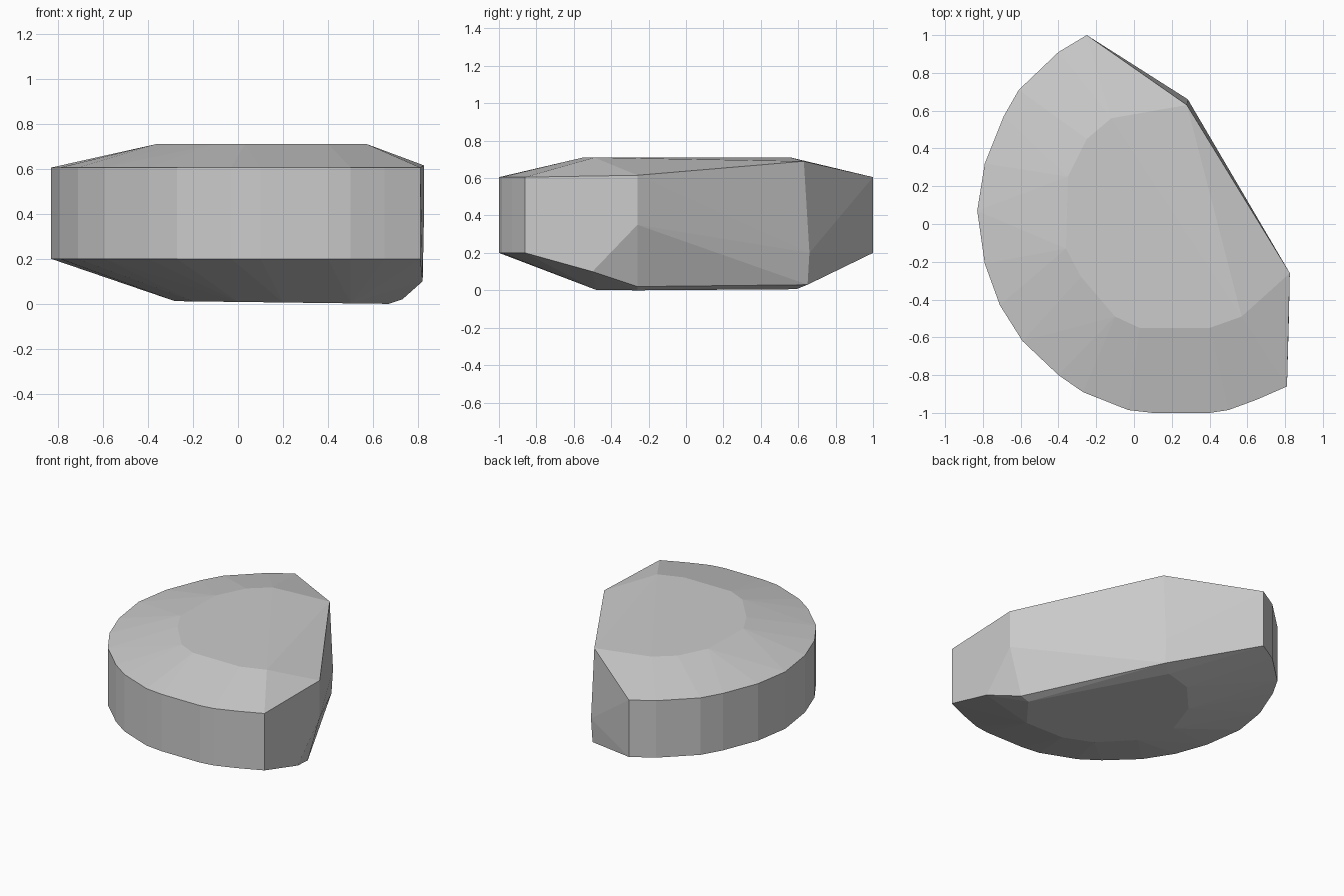
import bpy
import bmesh
import math

# Curved rim, running from the back tip round to the front right corner
rim = [(-0.25, 1.0), (-0.40, 0.91), (-0.61, 0.71), (-0.69, 0.57), (-0.79, 0.32),
       (-0.83, 0.07), (-0.79, -0.21), (-0.71, -0.43), (-0.59, -0.62), (-0.40, -0.80),
       (-0.27, -0.89), (-0.03, -0.985), (0.10, -1.0), (0.40, -1.0), (0.50, -0.985),
       (0.65, -0.93), (0.81, -0.86)]

# Outlines of the small flat top and bottom faces
crown = [(-0.12, 0.56), (-0.25, 0.45), (-0.35, 0.25), (-0.36, -0.13), (-0.28, -0.28),
         (-0.10, -0.49), (0.03, -0.55), (0.40, -0.55), (0.57, -0.49)]
base = [(0.20, 0.59), (0.00, 0.53), (-0.19, 0.32), (-0.28, 0.06), (-0.20, -0.20),
        (0.00, -0.40), (0.20, -0.48), (0.50, -0.48), (0.67, -0.26)]

# Corners of the broken side
broken = [(0.28, 0.63, 0.69), (0.285, 0.66, 0.20), (0.28, 0.65, 0.03),
          (0.825, -0.26, 0.615), (0.825, -0.26, 0.35),
          (0.82, -0.50, 0.10), (0.73, -0.26, 0.02)]

points = [(x, y, z) for z in (0.2, 0.605) for x, y in rim]
points += [(x, y, 0.71) for x, y in crown]
points += [(x, y, 0.012 - 0.012 * (x + 0.28) / 0.95) for x, y in base]
points += broken

# Faceted stone wrapped around all the outlines
bm = bmesh.new()
for p in points:
    bm.verts.new(p)
hull = bmesh.ops.convex_hull(bm, input=bm.verts[:])
loose = [v for v in bm.verts if not v.link_faces]
bmesh.ops.delete(bm, geom=loose, context='VERTS')
bmesh.ops.dissolve_limit(bm, angle_limit=math.radians(1), verts=bm.verts[:], edges=bm.edges[:])
bmesh.ops.recalc_face_normals(bm, faces=bm.faces[:])

mesh = bpy.data.meshes.new("broken_stone")
bm.to_mesh(mesh)
bm.free()
stone = bpy.data.objects.new("broken_stone", mesh)
bpy.context.collection.objects.link(stone)
